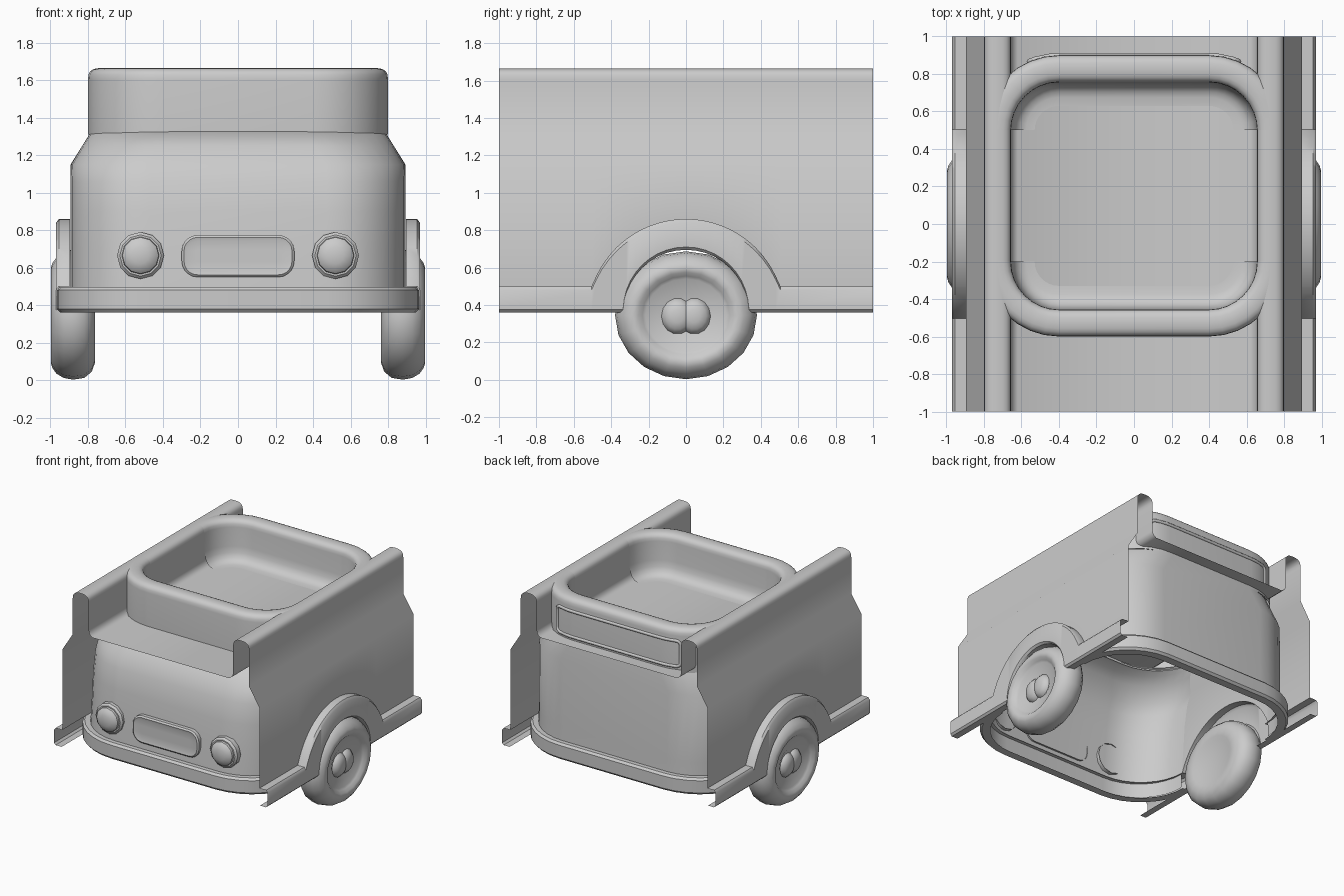
import bpy, bmesh, math
from math import sin, cos, pi, sqrt

if "Cube" in bpy.data.objects:
    bpy.data.objects.remove(bpy.data.objects["Cube"])

paint = bpy.data.materials.new("plain grey")
paint.diffuse_color = (0.6, 0.6, 0.6, 1)
paint.use_nodes = True
paint.node_tree.nodes["Principled BSDF"].inputs["Base Color"].default_value = paint.diffuse_color


def finish(name, verts, faces, angle=35):
    """Make an object, clean its normals and smooth it."""
    bm = bmesh.new()
    vs = [bm.verts.new(v) for v in verts]
    for f in faces:
        bm.faces.new([vs[i] for i in f])
    bmesh.ops.remove_doubles(bm, verts=bm.verts, dist=0.0005)
    bmesh.ops.recalc_face_normals(bm, faces=bm.faces)
    me = bpy.data.meshes.new(name)
    bm.to_mesh(me)
    bm.free()
    me.materials.append(paint)
    ob = bpy.data.objects.new(name, me)
    bpy.context.collection.objects.link(ob)
    bpy.ops.object.select_all(action='DESELECT')
    ob.select_set(True)
    bpy.context.view_layer.objects.active = ob
    bpy.ops.object.shade_smooth_by_angle(angle=math.radians(angle))
    return ob


def skin(name, rows, angle=35, closed=False):
    """Quads between rows of equal point counts."""
    n = len(rows[0])
    faces = []
    for i in range(len(rows) - 1):
        for j in range(n if closed else n - 1):
            k = (j + 1) % n
            faces.append((i * n + j, i * n + k, (i + 1) * n + k, (i + 1) * n + j))
    return finish(name, [p for r in rows for p in r], faces, angle)


def end_curve(hx, y, r, z, side, n=8):
    """U-shaped plan curve: half width hx, end at y, corner radius r."""
    arc = [(hx - r + r * cos(a), y - r + r * sin(a))
           for a in (pi / 2 * i / n for i in range(n + 1))]
    pts = arc + [(-px, py) for px, py in reversed(arc)]
    return [(px, side * py, z) for px, py in pts]


def lathe(name, profile, place, steps=16, angle=35):
    """Spin (radius, depth) points; place maps (u, v, depth) to space."""
    rows = [[place(r * cos(2 * pi * k / steps), r * sin(2 * pi * k / steps), d)
             for k in range(steps)] for r, d in profile]
    return skin(name, rows, angle, closed=True)


def rounded_rect(hw, hh, r, n=5):
    out = []
    for q, (sx, sy) in enumerate(((1, 1), (-1, 1), (-1, -1), (1, -1))):
        for i in range(n + 1):
            a = pi / 2 * (q + i / n)
            out.append((sx * (hw - r) + r * cos(a), sy * (hh - r) + r * sin(a)))
    return out


# Rounded top rail as (inset from outside, height)
rim = [(0.072 - 0.072 * math.copysign(abs(cos(a)) ** 0.75, cos(a)),
        1.605 + 0.06 * sin(a) ** 0.75 if 0 < i < 10 else 1.605)
       for i, a in ((i, pi * i / 10) for i in range(11))]


# Full-length side panels with skirt, wheel arches, top rail and tray floor
def section(y):
    top, low, lip = 0.5, 0.36, 0.9
    if abs(y) < 0.53:
        top = max(top, 0.33 + sqrt(0.53 ** 2 - y * y))
    if abs(y) < 0.335:
        low = 0.36 + sqrt(0.335 ** 2 - y * y)
        lip = 0.85
    half = [(lip, low), (0.955, low), (0.97, low + 0.015), (0.97, top - 0.02),
            (0.955, top), (0.895, top), (0.895, 1.16), (0.8, 1.31)]
    half += [(0.8 - o, z) for o, z in rim]
    half += [(0.656, 1.38), (0.648, 1.35), (0.62, 1.33)]
    return [(x, y, z) for x, z in half] + [(-x, y, z) for x, z in reversed(half)]


stations = [0.334 * sin(pi / 2 * i / 10) for i in range(-10, 11)]
outer = [1.0, 0.505, 0.48, 0.45, 0.41, 0.37, 0.337]
stations = [-y for y in outer] + stations + outer[::-1]
skin("side_panels", [section(y) for y in stations], 42)

for side, end in ((-1, "front"), (1, "rear")):
    # Lower body end wall, sloping in at the front
    if side < 0:
        prof = [(0.893, 0.93, 0.38), (0.893, 0.925, 0.5), (0.893, 0.905, 0.7),
                (0.893, 0.89, 0.9), (0.893, 0.86, 1.06), (0.89, 0.82, 1.15),
                (0.83, 0.75, 1.25), (0.8, 0.69, 1.295), (0.79, 0.6, 1.325)]
    else:
        prof = [(0.893, 0.93, 0.38), (0.893, 0.92, 0.6), (0.893, 0.915, 1.15),
                (0.79, 0.90, 1.315)]
    skin(end + "_body", [end_curve(hx, y, 0.42, z, side) for hx, y, z in prof])

    # Bumper
    bump = [(0.085, 0.497), (0.02, 0.497), (0.004, 0.48), (0.004, 0.38),
            (0.02, 0.362), (0.085, 0.362)]
    skin(end + "_bumper", [end_curve(0.97 - o, 0.98 - o, 0.5 - o, z, side)
                           for o, z in bump])

    # Upper tub wall with a rounded rim and a soft fillet to the floor
    y = 0.6 if side < 0 else 0.9
    tub = [(0, 1.31)] + rim + [(0.147, 1.45), (0.155, 1.40), (0.17, 1.365),
                               (0.195, 1.343), (0.225, 1.334), (0.27, 1.331)]
    skin(end + "_tub_wall", [end_curve(0.8 - o, y - o, 0.4 - o, z, side)
                             for o, z in tub], 50)


# Rear window frame, following the curve of the tub wall
def tub_y(x):
    over = max(0, abs(x) - 0.4)
    return 0.5 + sqrt(0.16 - over * over)


path = rounded_rect(0.56, 0.105, 0.035)
pts = []
for i, (x, z) in enumerate(path):
    x2, z2 = path[(i + 1) % len(path)]
    n = 12 if abs(x2 - x) > 0.3 else 1
    pts += [(x + (x2 - x) * k / n, z + (z2 - z) * k / n) for k in range(n)]
crv = bpy.data.curves.new("rear_window_frame", 'CURVE')
crv.dimensions = '3D'
crv.bevel_depth = 0.013
crv.bevel_resolution = 1
spl = crv.splines.new('POLY')
spl.points.add(len(pts) - 1)
for p, (x, z) in zip(spl.points, pts):
    p.co = (x, tub_y(x), 1.462 + z, 1)
spl.use_cyclic_u = True
crv.materials.append(paint)
frame = bpy.data.objects.new("rear_window_frame", crv)
bpy.context.collection.objects.link(frame)

# Grille plate
rows = [[(x, y, 0.662 + z) for x, z in rounded_rect(0.3 - o, 0.112 - o, 0.085 - o)]
        for o, y in ((0, -0.905), (0, -0.935), (0.012, -0.945), (0.03, -0.94), (0.08, -0.94))]
n = len(rows[0])
faces = [(i * n + j, i * n + (j + 1) % n, (i + 1) * n + (j + 1) % n, (i + 1) * n + j)
         for i in range(len(rows) - 1) for j in range(n)]
finish("grille", [p for r in rows for p in r], faces + [tuple(range(4 * n, 5 * n))])

# Headlights
lamp = [(0.125, 0), (0.125, 0.04), (0.11, 0.055), (0.1, 0.055), (0.097, 0.07),
        (0.08, 0.085), (0.045, 0.097), (0, 0.1)]
# Wheels: tyre and disc profile as (radius, x)
wheel = [(0, 0.945), (0.12, 0.945), (0.14, 0.955), (0.195, 0.962), (0.21, 0.972),
         (0.23, 0.99), (0.255, 0.998), (0.28, 0.99), (0.31, 0.968), (0.333, 0.93),
         (0.342, 0.88), (0.333, 0.82), (0.30, 0.78), (0.25, 0.762),
         (0.2, 0.764), (0.17, 0.776), (0, 0.776)]
cap = [(0.1, 0.925), (0.095, 0.95), (0.07, 0.975), (0.035, 0.985), (0, 0.987)]
for s, name in ((-1, "left"), (1, "right")):
    lathe(name + "_headlight", lamp,
          lambda u, v, d: (s * 0.52 + u, -0.885 - d, 0.665 + v), 12)
    lathe(name + "_wheel", wheel,
          lambda u, v, d: (s * d, u * 1.11, 0.345 + v), 20, 50)
    for o, part in ((-0.045, "front"), (0.045, "rear")):
        lathe(name + "_hub_" + part, cap,
              lambda u, v, d: (s * d, o + u * 0.9, 0.34 + v), 14, 50)
